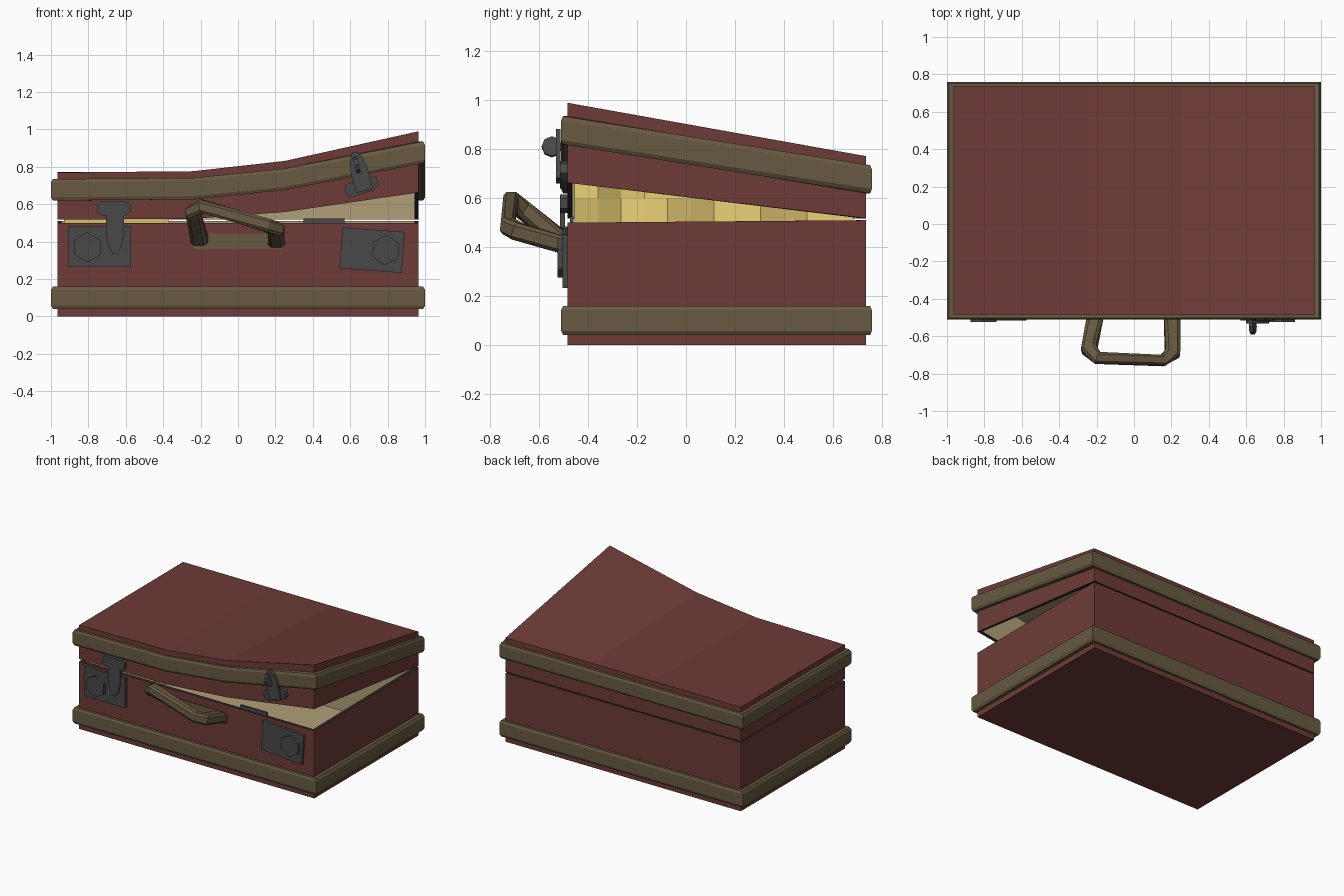
import bpy, bmesh, math
from mathutils import Vector

if "Cube" in bpy.data.objects:
    bpy.data.objects.remove(bpy.data.objects["Cube"])


def material(name, rgb):
    m = bpy.data.materials.new(name)
    m.diffuse_color = (*rgb, 1)
    m.use_nodes = True
    m.node_tree.nodes["Principled BSDF"].inputs["Base Color"].default_value = m.diffuse_color
    return m


RED = material("red leather", (0.155, 0.044, 0.038))
TRIM = material("olive brown trim", (0.135, 0.10, 0.052))
METAL = material("dark metal", (0.066, 0.066, 0.066))
TAN = material("tan lining", (0.44, 0.345, 0.19))
YELLOW = material("yellow cloth", (0.68, 0.53, 0.15))
EDGE = material("dark edge", (0.035, 0.028, 0.022))


def finish(name, bm, mats):
    bmesh.ops.recalc_face_normals(bm, faces=bm.faces)
    me = bpy.data.meshes.new(name)
    bm.to_mesh(me)
    bm.free()
    for m in mats:
        me.materials.append(m)
    ob = bpy.data.objects.new(name, me)
    bpy.context.collection.objects.link(ob)
    return ob


# ---- case rings: 4 stations along the front, 4 along the back
XS = (-0.965, -0.24, 0.25, 0.965)
LIFT = (0, 0.03, 0.28, 1)          # how far the warped lid is lifted at each station
Y0, Y1 = -0.485, 0.735


def ring(ox, oy, z, rise=0.0, back=0.0):
    """Outline grown by ox, oy; the front is lifted by rise, the back by back."""
    front, rear = [], []
    for i, x in enumerate(XS):
        xx = x + (-ox if i == 0 else ox if i == 3 else 0)
        front.append((xx, Y0 - oy, z + rise * LIFT[i]))
        rear.append((xx, Y1 + oy, z + back))
    return front + rear[::-1]


def loft(name, rings, mats, sides, caps=None, closed=False):
    """Join rings; sides/caps give the material index of each strip/end cap."""
    bm = bmesh.new()
    vs = [[bm.verts.new(p) for p in r] for r in rings]
    n = len(vs[0])
    pairs = list(zip(vs, vs[1:] + vs[:1])) if closed else list(zip(vs, vs[1:]))
    for k, (a, b) in enumerate(pairs):
        for i in range(n):
            j = (i + 1) % n
            bm.faces.new((a[i], a[j], b[j], b[i])).material_index = sides[k]
    if caps:
        for r, m in ((vs[0], caps[0]), (vs[-1], caps[1])):
            for i in range(n // 2 - 1):
                bm.faces.new((r[i], r[i + 1], r[n - 2 - i], r[n - 1 - i])).material_index = m
    return finish(name, bm, mats)


T = 0.022
CASE = [RED, EDGE, TAN]
loft("case_base", [ring(0, 0, 0), ring(0, 0, 0.5, 0, 0.01),
                   ring(-T, -T, 0.5, 0, 0.01), ring(-T, -T, 0.03)],
     CASE, (0, 1, 2), (0, 2))
loft("case_lid", [ring(0, 0, 0.77, 0.22, 0.002), ring(0, 0, 0.518, 0.145),
                  ring(-T, -T, 0.518, 0.145), ring(-T, -T, 0.745, 0.21)],
     CASE, (0, 1, 2), (0, 2))


# ---- trim bands with chamfered profile
def band(name, z, h, rise):
    prof = [(-0.3, 0), (0.7, 0), (1, 0.15), (1, 0.85), (0.7, 1), (-0.3, 1)]
    loft(name, [ring(0.035 * o, 0.025 * o, z + h * t, rise) for o, t in prof],
         [TRIM], [0] * 6, closed=True)


band("lower_band", 0.04, 0.12, 0)
band("lid_band", 0.62, 0.115, 0.2)


# ---- flat metal fittings: x/z outlines extruded in y
def plate(name, pts, y_back, y_front, c=(0, 0), deg=0, mat=METAL):
    s, k = math.sin(math.radians(deg)), math.cos(math.radians(deg))
    bm = bmesh.new()
    layers = [[bm.verts.new((c[0] + x * k - z * s, y, c[1] + x * s + z * k)) for x, z in pts]
              for y in (y_back, y_front)]
    for l in layers:
        bm.faces.new(l)
    n = len(pts)
    for i in range(n):
        j = (i + 1) % n
        bm.faces.new((layers[0][i], layers[0][j], layers[1][j], layers[1][i]))
    return finish(name, bm, [mat])


def rect(w, h):
    return [(-w, -h), (w, -h), (w, h), (-w, h)]


HEX = [(0.08 * math.sin(i * math.pi / 3), 0.08 * math.cos(i * math.pi / 3)) for i in range(6)]
MOUNT = [(-0.09, -0.02), (-0.06, -0.038), (0.06, -0.038), (0.09, -0.02),
         (0.09, 0.02), (0.07, 0.038), (-0.07, 0.038), (-0.09, 0.02)]
for side, c, hx, deg in (("left", (-0.74, 0.375), (-0.805, 0.37), 0),
                         ("right", (0.717, 0.355), (0.79, 0.355), -4.3)):
    plate(side + "_lock_plate", rect(0.167, 0.11), -0.48, -0.505, c, deg)
    plate(side + "_lock_knob", HEX, -0.5, -0.525, hx, deg)

# closed left hasp
plate("left_hasp_mount", MOUNT, -0.48, -0.515, (-0.665, 0.578))
plate("left_hasp_arm", [(-0.048, 0.03), (-0.048, -0.14), (-0.035, -0.2), (-0.012, -0.24),
                        (0.012, -0.24), (0.035, -0.2), (0.048, -0.14), (0.048, 0.03)],
      -0.495, -0.514, (-0.658, 0.575))
# open right hasp, flipped upwards, with its turning stud
plate("right_hasp_mount", MOUNT, -0.48, -0.515, (0.66, 0.695), 18)
plate("right_hasp_arm", [(-0.046, -0.04), (0.046, -0.04), (0.046, 0.08), (0.034, 0.14),
                         (0.012, 0.175), (-0.012, 0.175), (-0.034, 0.14), (-0.046, 0.08)],
      -0.512, -0.532, (0.667, 0.71), 15)
bm = bmesh.new()
bmesh.ops.create_cone(bm, cap_ends=True, segments=8, radius1=0.042, radius2=0.042, depth=0.022)
stud = finish("right_hasp_stud", bm, [METAL])
stud.rotation_euler = (0, math.radians(90 - 15), 0)
stud.location = (0.635, -0.548, 0.81)
# small catch on the rim under the open lid
plate("rim_catch", rect(0.11, 0.02), -0.46, -0.475, (0.46, 0.505))

# ---- handle: bevelled bar swept along a crooked path
plate("handle_base", rect(0.24, 0.042), -0.48, -0.493, (0, 0.403), 0, TRIM)
PATH = [((-0.205, -0.482, 0.408), 0.045), ((-0.24, -0.67, 0.555), 0.043),
        ((-0.195, -0.716, 0.59), 0.034), ((0.155, -0.73, 0.488), 0.03),
        ((0.205, -0.69, 0.465), 0.043), ((0.205, -0.482, 0.403), 0.045)]
SECTION = [(-1, -0.6), (-0.6, -1), (0.6, -1), (1, -0.6), (1, 0.6), (0.6, 1), (-0.6, 1), (-1, 0.6)]
pts = [Vector(p) for p, w in PATH]
rings = []
for i, (p, w) in enumerate(PATH):
    a = (pts[i] - pts[max(i - 1, 0)]).normalized()
    b = (pts[min(i + 1, 5)] - pts[i]).normalized()
    t = (a + b).normalized()
    across = t.cross(Vector((0, 0, 1))).normalized()
    up = across.cross(t).normalized()
    rings.append([pts[i] + across * w * u + up * 0.036 * v for u, v in SECTION])
loft("handle", rings, [TRIM], [0] * 5, (0, 0))

# ---- folded yellow cloth packed in the left half
bm = bmesh.new()
cols = []
for k in range(13):
    y = -0.455 + k * 0.095
    row = [(-0.93, 0.4), (-0.93, 0.69)]
    for q, z in enumerate((0.7, 0.6, 0.5, 0.4)):
        row.append((-0.38 + 0.045 * math.sin(k * 1.6 + q * 0.9) - 0.03 * (3 - q), z))
    cols.append([bm.verts.new((x, y, z)) for x, z in row])
for a, b in zip(cols, cols[1:]):
    for i in range(6):
        j = (i + 1) % 6
        bm.faces.new((a[i], a[j], b[j], b[i]))
bm.faces.new(cols[0])
bm.faces.new(cols[-1])
finish("folded_cloth", bm, [YELLOW])
